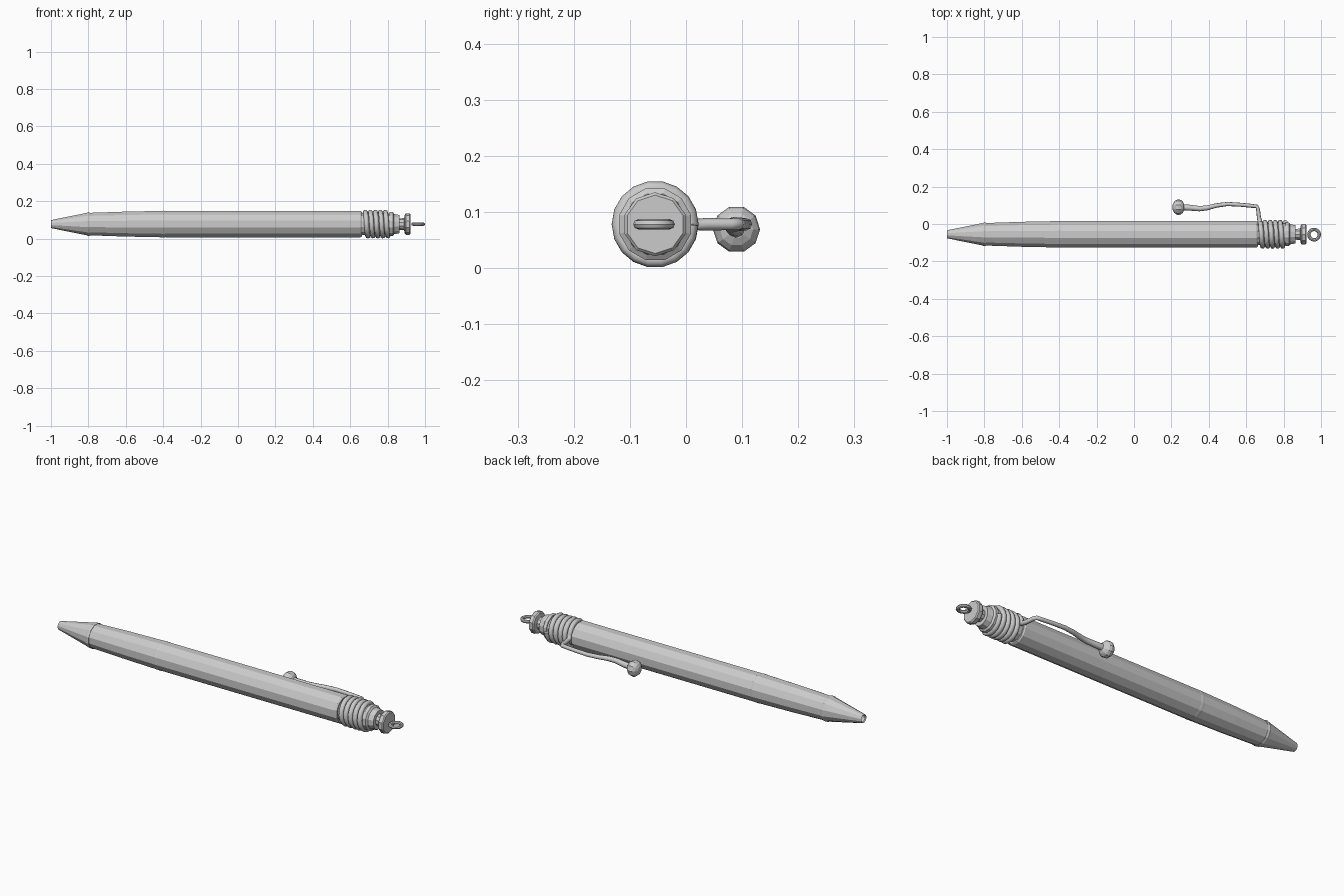
import bpy, bmesh, math

if "Cube" in bpy.data.objects:
    bpy.data.objects.remove(bpy.data.objects["Cube"])

CY, CZ = -0.055, 0.078      # pen axis
SIDES = 12


def lathe(name, profile, sides=SIDES):
    """Revolve (x, radius) points around the pen axis; radius 0 makes a closed end."""
    bm = bmesh.new()
    rings = []
    for x, r in profile:
        if r == 0:
            rings.append([bm.verts.new((x, CY, CZ))])
            continue
        rings.append([bm.verts.new((x,
                                    CY + r * math.cos(2 * math.pi * (i + 0.5) / sides),
                                    CZ + r * math.sin(2 * math.pi * (i + 0.5) / sides)))
                      for i in range(sides)])
    for a, b in zip(rings, rings[1:]):
        for i in range(sides):
            j = (i + 1) % sides
            quad = [a[i % len(a)], a[j % len(a)], b[j % len(b)], b[i % len(b)]]
            bm.faces.new(list(dict.fromkeys(quad)))
    bmesh.ops.recalc_face_normals(bm, faces=bm.faces)
    mesh = bpy.data.meshes.new(name)
    bm.to_mesh(mesh)
    bm.free()
    ob = bpy.data.objects.new(name, mesh)
    bpy.context.collection.objects.link(ob)
    return ob


# Writing tip, hollow at the point
lathe("tip", [(-0.90, 0), (-0.90, 0.017), (-0.995, 0.017), (-1.0, 0.022),
              (-0.81, 0.062), (-0.80, 0.066), (-0.79, 0.064), (-0.79, 0)])

# Grip, widening towards the barrel
lathe("grip", [(-0.80, 0), (-0.80, 0.062), (-0.60, 0.069), (-0.41, 0.073),
               (-0.40, 0.074), (-0.38, 0.072), (-0.38, 0)])

# Barrel with a thinner seat for the coil
lathe("barrel", [(-0.40, 0), (-0.40, 0.069), (-0.385, 0.073), (0.655, 0.073),
                 (0.662, 0.068), (0.662, 0.06), (0.82, 0.06), (0.82, 0)])

# End cap and push button
lathe("end_cap", [(0.81, 0), (0.81, 0.066), (0.828, 0.066), (0.835, 0.056),
                  (0.863, 0.05), (0.863, 0)])
lathe("button", [(0.86, 0), (0.86, 0.03), (0.888, 0.032), (0.892, 0.052),
                 (0.898, 0.057), (0.917, 0.057), (0.922, 0.052), (0.922, 0)], 10)

# Key ring loop on the button
bpy.ops.mesh.primitive_torus_add(location=(0.963, CY - 0.002, CZ), major_segments=16,
                                 minor_segments=8, major_radius=0.028, minor_radius=0.009)
ring = bpy.context.object
ring.name = "end_loop"
bpy.ops.object.shade_smooth_by_angle(angle=math.radians(40))

# One wire: wavy clip arm, then the coil (x, y, z, thickness)
path = [(0.25, 0.090, 0.070, 1.3), (0.30, 0.087, 0.072, 1.2), (0.35, 0.082, 0.076, 1.1),
        (0.39, 0.086, 0.078, 1.0), (0.44, 0.099, 0.078, 0.9), (0.50, 0.107, 0.078, 0.85),
        (0.57, 0.103, 0.078, 0.8), (0.63, 0.097, 0.078, 0.8), (0.657, 0.094, 0.078, 0.8),
        (0.663, 0.080, 0.078, 0.8), (0.668, 0.035, 0.078, 0.85)]
TURNS, STEPS = 5, 18
for i in range(TURNS * STEPS + 1):
    a = 2 * math.pi * i / STEPS
    path.append((0.674 + 0.134 * i / (TURNS * STEPS),
                 CY + 0.0645 * math.cos(a), CZ + 0.0645 * math.sin(a), 1.0))
curve = bpy.data.curves.new("clip_wire", 'CURVE')
curve.dimensions = '3D'
curve.bevel_depth = 0.013
curve.bevel_resolution = 2
curve.use_fill_caps = True
spline = curve.splines.new('POLY')
spline.points.add(len(path) - 1)
for p, (x, y, z, t) in zip(spline.points, path):
    p.co = (x, y, z, 1)
    p.radius = t
spline.use_smooth = True
bpy.context.collection.objects.link(bpy.data.objects.new("clip_wire", curve))

# Ball at the free end of the clip
bpy.ops.mesh.primitive_uv_sphere_add(segments=10, ring_count=8, radius=1,
                                     location=(0.238, 0.090, 0.069),
                                     rotation=(0, math.pi / 2, 0))
ball = bpy.context.object
ball.name = "clip_ball"
ball.scale = (0.042, 0.042, 0.033)
